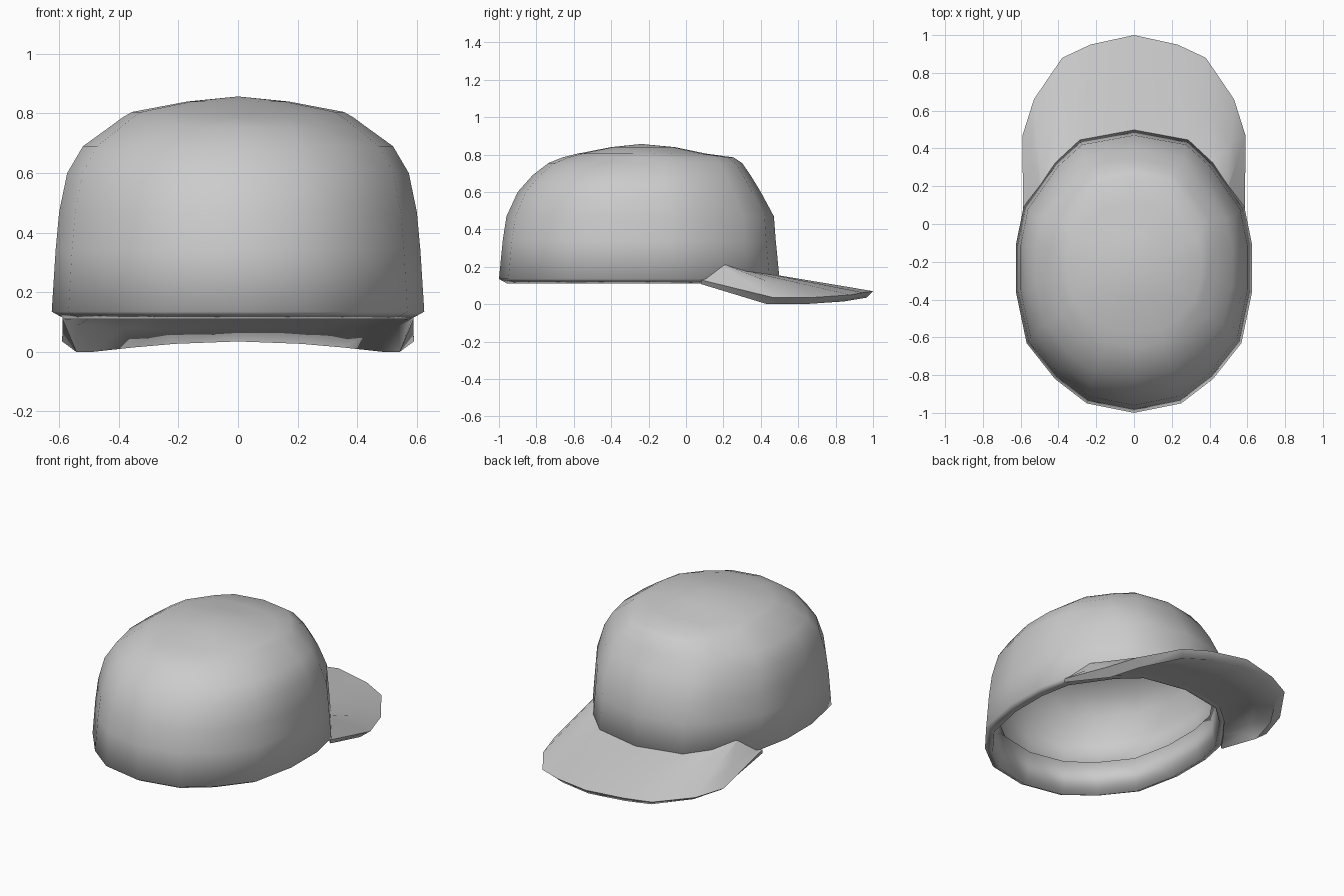
import bpy, bmesh

if "Cube" in bpy.data.objects:
    bpy.data.objects.remove(bpy.data.objects["Cube"])

# half outline of the head opening (unit size), back to front
HALF = [(0, -1), (.40, -.933), (.67, -.76), (.91, -.507), (1, -.147), (1, .187),
        (.936, .453), (.67, .77), (.46, .93), (0, 1)]
OUTLINE = HALF + [(-x, y) for x, y in HALF[-2:0:-1]]

# crown levels: height, half width, back y, front y
LEVELS = [(.135, .625, -1.0, .50), (.34, .612, -.98, .48), (.47, .60, -.96, .47),
          (.60, .573, -.90, .40), (.69, .52, -.82, .345), (.755, .43, -.735, .30),
          (.785, .39, -.66, .255), (.805, .355, -.58, .11), (.84, .17, -.40, -.06)]


def finish(name, bm, angle):
    bmesh.ops.recalc_face_normals(bm, faces=bm.faces)
    mesh = bpy.data.meshes.new(name)
    bm.to_mesh(mesh)
    bm.free()
    ob = bpy.data.objects.new(name, mesh)
    bpy.context.collection.objects.link(ob)
    bpy.ops.object.select_all(action='DESELECT')
    ob.select_set(True)
    bpy.context.view_layer.objects.active = ob
    bpy.ops.object.shade_smooth_by_angle(angle=angle)
    return ob


def ring(bm, z, w, yb, yf):
    c, d = (yb + yf) / 2, (yf - yb) / 2
    return [bm.verts.new((x * w, c + y * d, z)) for x, y in OUTLINE]


def inset(level, d, dz=0.0):
    z, w, yb, yf = level
    return (z - dz, w - d, yb + d, yf - d)


# crown: outer shell, rolled rim, inner sweatband and lining
bm = bmesh.new()
lining = [inset((.11,) + LEVELS[0][1:], .045), inset((.31,) + LEVELS[1][1:], .06),
          inset((.315,) + LEVELS[1][1:], .04)]
lining += [inset(l, .035, .012 + .02 * (l[0] > .7)) for l in LEVELS[2:]]
rings = [ring(bm, *l) for l in LEVELS[::-1] + lining]
n = len(OUTLINE)
for a, b in zip(rings, rings[1:]):
    for i in range(n):
        bm.faces.new((a[i], a[(i + 1) % n], b[(i + 1) % n], b[i]))
for r, z in ((rings[0], .857), (rings[-1], .82)):
    top = bm.verts.new((0, -.24, z))
    for i in range(n):
        bm.faces.new((r[i], r[(i + 1) % n], top))
finish("crown", bm, 2.2)

# visor: strips running from the crown seam to the outer edge
INNER = [(0, .475, .158), (.275, .425, .165), (.405, .315, .18), (.493, .2, .215),
         (.575, .085, .13)]
OUTER = [(0, 1.0, .07), (.23, .95, .062), (.38, .88, .05), (.53, .66, .035), (.59, .47, .035),
         (.588, .08, .13)]
INNER.insert(4, (.5, .195, .21))


def mirrored(pts):
    return [(-x, y, z) for x, y, z in pts[:0:-1]] + pts


bm = bmesh.new()
top, under = [], []
for t in (0, .5, 1):
    row, low = [], []
    for p, q in zip(mirrored(INNER), mirrored(OUTER)):
        x, y, z = (a + (b - a) * t for a, b in zip(p, q))
        row.append(bm.verts.new((x, y, z)))
        # underside, drawn in at the outer edge and level with the rim at the seam
        s = t ** 3 * (y > .3)
        z = z - .035 if t == 1 else min(z - .035, .115)
        z = max(z, .0) if y > .1 else .108
        low.append(bm.verts.new((x * (1 - .08 * s), y - .035 * s, z)))
    top.append(row)
    under.append(low)
loop = top + under[::-1]
m = len(loop[0])
for a, b in zip(loop, loop[1:] + loop[:1]):
    for i in range(m - 1):
        bm.faces.new((a[i], a[i + 1], b[i + 1], b[i]))
for i in (0, m - 1):
    bm.faces.new([r[i] for r in loop])
finish("visor", bm, 1.2)
